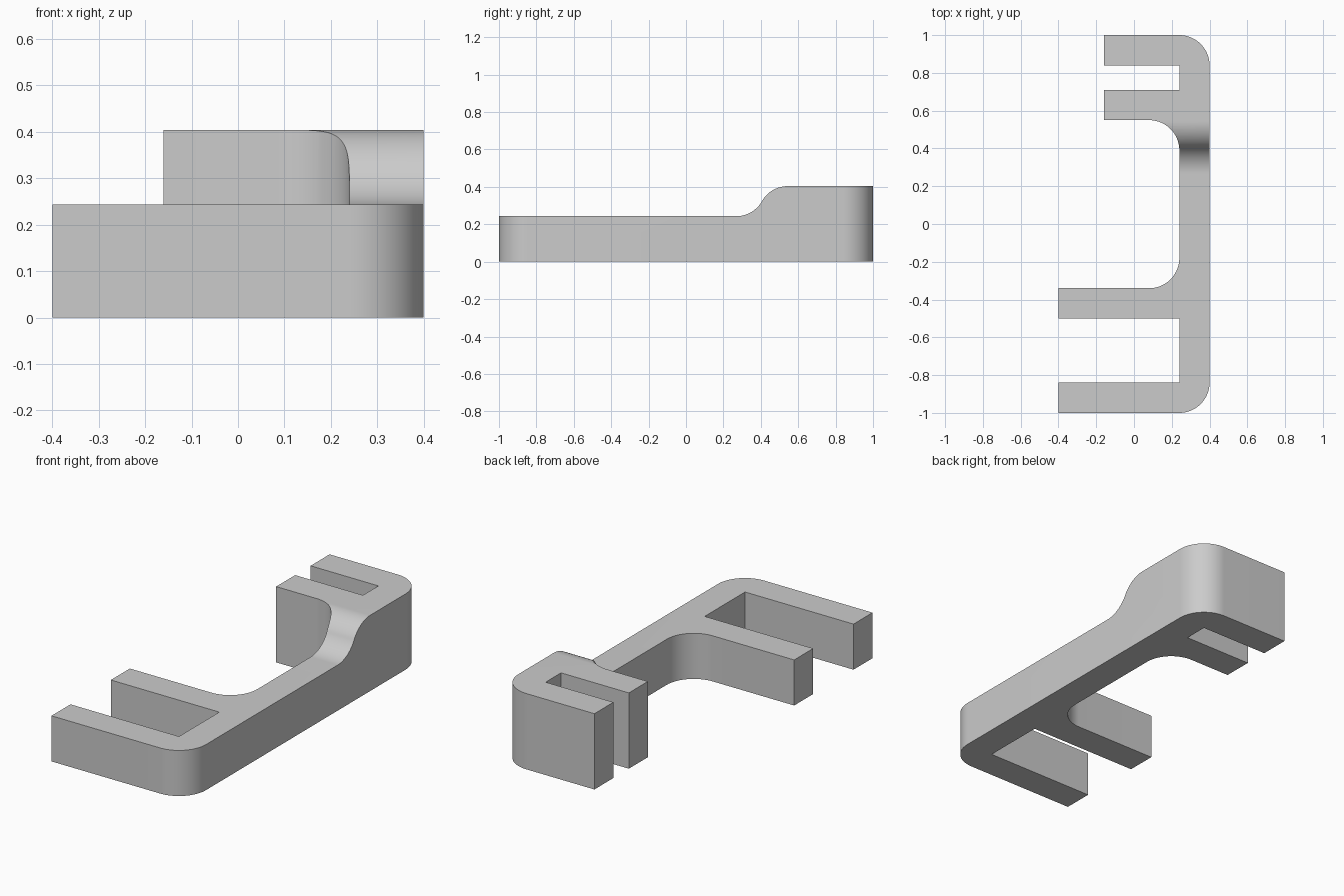
import bpy, bmesh, math

cube = bpy.data.objects.get("Cube")
if cube:
    bpy.data.objects.remove(cube, do_unlink=True)

grey = bpy.data.materials.new("plain grey")
grey.use_nodes = True
colour = (0.6, 0.6, 0.6, 1)
grey.diffuse_color = colour
grey.node_tree.nodes["Principled BSDF"].inputs["Base Color"].default_value = colour

R = 0.16          # shared rounding radius and arm thickness
LOW, HIGH = 0.243, 0.404
SPINE_IN, SPINE_OUT = 0.24, 0.4


def arc(cx, cy, start, end, steps=20):
    angles = [math.radians(start + (end - start) * i / steps) for i in range(steps + 1)]
    return [(cx + R * math.cos(a), cy + R * math.sin(a)) for a in angles]


def extrude(name, points, to_3d, direction):
    bm = bmesh.new()
    face = bm.faces.new([bm.verts.new(to_3d(*p)) for p in points])
    result = bmesh.ops.extrude_face_region(bm, geom=[face])
    moved = [v for v in result["geom"] if isinstance(v, bmesh.types.BMVert)]
    bmesh.ops.translate(bm, verts=moved, vec=direction)
    bmesh.ops.recalc_face_normals(bm, faces=bm.faces)
    mesh = bpy.data.meshes.new(name)
    bm.to_mesh(mesh)
    bm.free()
    mesh.materials.append(grey)
    obj = bpy.data.objects.new(name, mesh)
    bpy.context.collection.objects.link(obj)
    return obj


# Plan outline: spine with two long front arms and two short back arms
outline = [(-0.4, -1)]
outline += arc(SPINE_OUT - R, -1 + R, -90, 0)
outline += arc(SPINE_OUT - R, 1 - R, 0, 90)
outline += [(-0.16, 1), (-0.16, 0.84), (SPINE_IN, 0.84), (SPINE_IN, 0.71),
            (-0.16, 0.71), (-0.16, 0.55)]
outline += arc(SPINE_IN - R, 0.55 - R, 90, 0)
outline += arc(SPINE_IN - R, -0.34 + R, 0, -90)
outline += [(-0.4, -0.34), (-0.4, -0.5), (SPINE_IN, -0.5), (SPINE_IN, -0.84), (-0.4, -0.84)]
bracket = extrude("bracket", outline, lambda x, y: (x, y, 0), (0, 0, HIGH))

# Cutter lowering the front portion, with an S-shaped ramp up to the back
reach = R * math.sin(math.radians(60))
ramp = 0.406
profile = [(-1.2, 0.6), (-1.2, LOW)]
profile += arc(ramp - reach, LOW + R, -90, -30)
profile += arc(ramp + reach, HIGH - R, 150, 90)[1:]
profile += [(ramp + reach, 0.6)]
cutter = extrude("step_cutter", profile, lambda y, z: (-0.6, y, z), (1.2, 0, 0))
cutter.hide_render = True
cutter.hide_viewport = True

cut = bracket.modifiers.new("Step", "BOOLEAN")
cut.operation = "DIFFERENCE"
cut.solver = "EXACT"
cut.object = cutter

# Apply the cut, then smooth the rounded walls
bpy.context.view_layer.update()
final = bpy.data.meshes.new_from_object(bracket.evaluated_get(bpy.context.evaluated_depsgraph_get()))
bracket.modifiers.clear()
bracket.data = final
bpy.data.objects.remove(cutter, do_unlink=True)
bpy.ops.object.select_all(action="DESELECT")
bracket.select_set(True)
bpy.context.view_layer.objects.active = bracket
bpy.ops.object.shade_smooth_by_angle(angle=math.radians(30))
